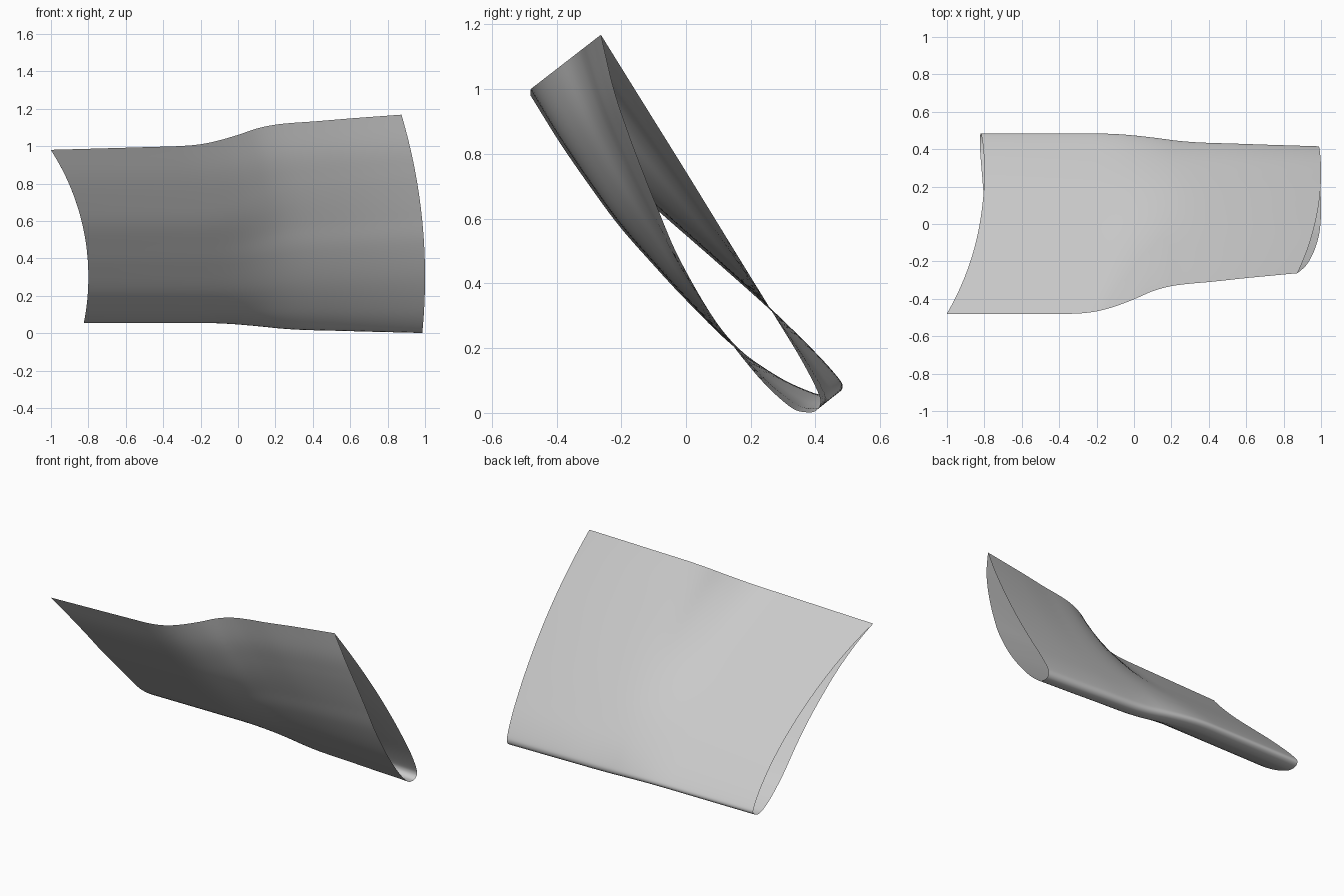
import bpy, math
from mathutils import Vector

if "Cube" in bpy.data.objects:
    bpy.data.objects.remove(bpy.data.objects["Cube"])

# Closed (y, z) airfoil sections: trailing edge -> underside -> nose -> upper side -> trailing edge
ROOT = [(-.48, 1.0), (-.39, .852), (-.297, .714), (-.205, .587), (-.1, .465), (0, .355),
        (.143, .212), (.28, .115), (.38, .067), (.43, .055), (.468, .061), (.484, .082),
        (.465, .115), (.39, .197), (.257, .327), (.1, .47), (-.09, .64), (-.28, .815), (-.48, 1.0)]
TIP = [(-.263, 1.168), (-.223, 1.0), (-.18, .87), (-.137, .755), (-.085, .625), (-.02, .475),
       (.09, .285), (.22, .115), (.32, .02), (.37, .002), (.4, .006), (.415, .03),
       (.405, .07), (.35, .175), (.257, .327), (.14, .517), (0, .745), (-.14, .97), (-.263, 1.168)]
# Twist amount along the span: (offset from mid radius, blend towards tip section)
BLEND = [(-.8, 0), (-.4, 0), (-.165, 0), (-.07, .05), (.02, .16), (.14, .36), (.244, .57),
         (.345, .69), (.442, .745), (.537, .78), (.73, .88), (1.0, 1.0)]
AXIS_X, AXIS_Z, MID_R = -2.05, .3, 2.05   # both ends lie on cylinders round this axis
STEPS, SPAN = 6, 60


def spline(points, steps):
    """Smooth curve through the points."""
    p = [Vector(q) for q in points]
    p = [2 * p[0] - p[1]] + p + [2 * p[-1] - p[-2]]
    out = []
    for i in range(1, len(p) - 2):
        a, b, c, d = p[i - 1:i + 3]
        for k in range(steps):
            t = k / steps
            out.append(.5 * (2 * b + (c - a) * t + (2 * a - 5 * b + 4 * c - d) * t * t
                             + (3 * b - a - 3 * c + d) * t ** 3))
    return out + [p[-2]]


def blend(s):
    for (s0, w0), (s1, w1) in zip(BLEND, BLEND[1:]):
        if s <= s1:
            return w0 + (w1 - w0) * (s - s0) / (s1 - s0)
    return 1.0


root, tip = spline(ROOT, STEPS)[:-1], spline(TIP, STEPS)[:-1]
n = len(root)
verts, faces = [], []
for i in range(SPAN + 1):
    s = -.8 + 1.8 * i / SPAN
    w = sum(blend(min(1, max(-.8, s + d))) for d in (-.03, 0, .03)) / 3
    if i == SPAN:
        w = 1
    sag = .02 * max(0, (-.165 - s) / .635)      # trailing edge droops slightly at the root
    for a, b in zip(root, tip):
        y, z = a.lerp(b, w)
        z -= sag * max(0, (z - .06) / .94)
        x = AXIS_X + math.sqrt((MID_R + s - .0) ** 2 - (z - AXIS_Z) ** 2)
        verts.append((x, y, z))
for i in range(SPAN):
    for j in range(n):
        k = (j + 1) % n
        faces.append((i * n + j, i * n + k, (i + 1) * n + k, (i + 1) * n + j))

# Open-ended blade skin
mesh = bpy.data.meshes.new("blade")
mesh.from_pydata(verts, [], [f[::-1] for f in faces])
mat = bpy.data.materials.new("light grey")
mat.diffuse_color = (.6, .6, .6, 1)
mat.use_nodes = True
mat.node_tree.nodes["Principled BSDF"].inputs["Base Color"].default_value = mat.diffuse_color
mesh.materials.append(mat)
blade = bpy.data.objects.new("blade", mesh)
bpy.context.collection.objects.link(blade)
bpy.context.view_layer.objects.active = blade
blade.select_set(True)
bpy.ops.object.shade_smooth_by_angle(angle=math.radians(30))
